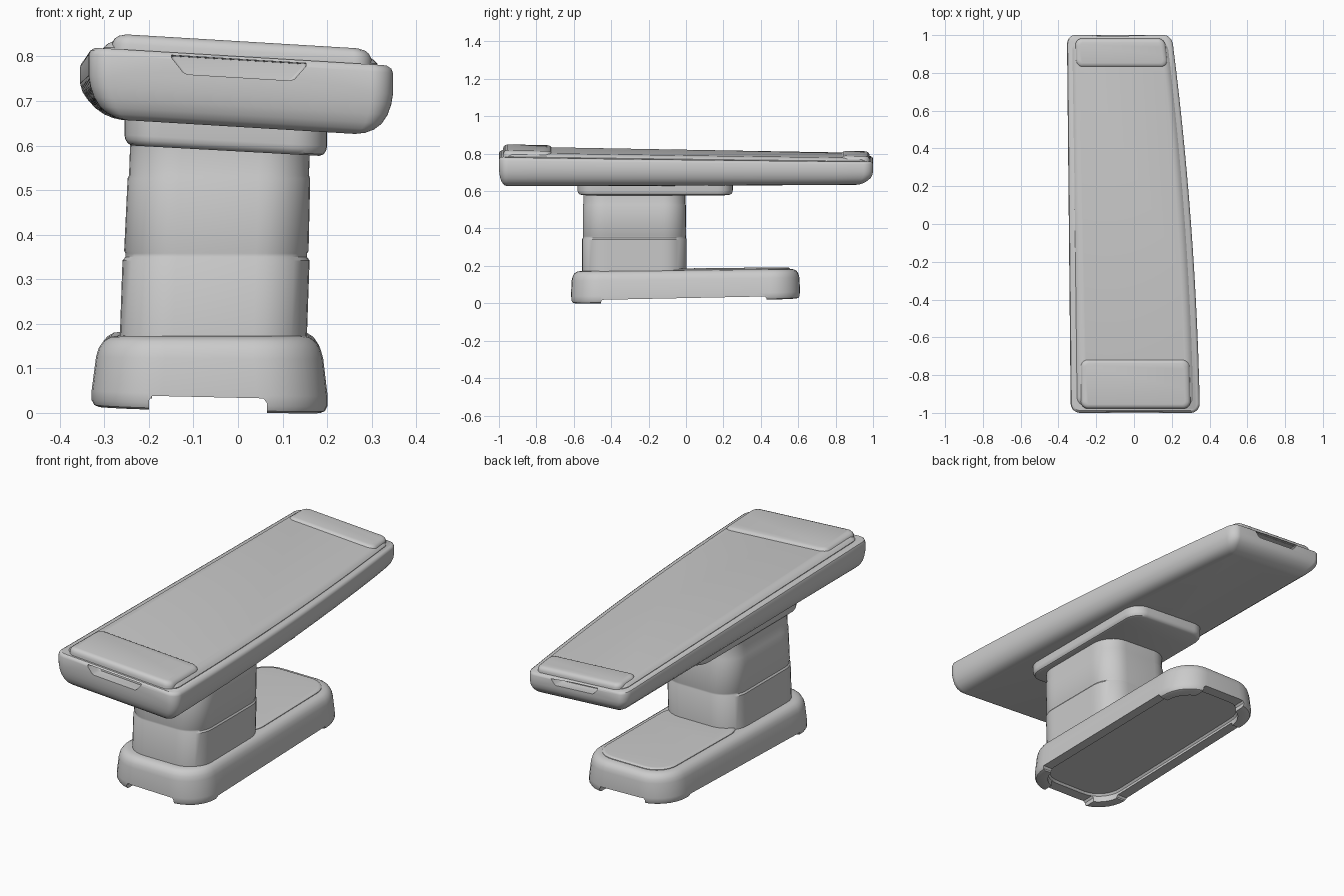
import bpy, bmesh, math

if "Cube" in bpy.data.objects:
    bpy.data.objects.remove(bpy.data.objects["Cube"])


def outline(x0, x1, y0, y1, r, k=8, m=14):
    """Rounded rectangle, with extra points along the two long (y) sides."""
    pts = []
    corners = [(x1 - r, y1 - r), (x0 + r, y1 - r), (x0 + r, y0 + r), (x1 - r, y0 + r)]
    for i, (cx, cy) in enumerate(corners):
        for j in range(k + 1):
            a = math.pi / 2 * (i + j / k)
            pts.append((cx + r * math.cos(a), cy + r * math.sin(a)))
        if i % 2:  # left side runs down, right side runs up
            xs = x0 if i == 1 else x1
            a, b = (y1 - r, y0 + r) if i == 1 else (y0 + r, y1 - r)
            pts += [(xs, a + (b - a) * j / m) for j in range(1, m)]
    return pts


def solid(name, bounds, r, profile, warp):
    """Stack rounded rectangles; profile rows are (x inset, y inset, height)."""
    x0, x1, y0, y1 = bounds
    bm = bmesh.new()
    rings = []
    for ix, iy, z in profile:
        rr = max(r - min(ix, iy), 0.006)
        ring = outline(x0 + ix, x1 - ix, y0 + iy, y1 - iy, rr)
        rings.append([bm.verts.new(warp(x, y, z)) for x, y in ring])
    n = len(rings[0])
    for a, b in zip(rings, rings[1:]):
        for i in range(n):
            j = (i + 1) % n
            bm.faces.new((a[i], a[j], b[j], b[i]))
    bm.faces.new(rings[0][::-1])
    bm.faces.new(rings[-1])
    bmesh.ops.recalc_face_normals(bm, faces=bm.faces)
    me = bpy.data.meshes.new(name)
    bm.to_mesh(me)
    bm.free()
    ob = bpy.data.objects.new(name, me)
    bpy.context.collection.objects.link(ob)
    return ob


def carve(ob, cutter):
    """Subtract the cutter from the object and discard it."""
    mod = ob.modifiers.new("cut", 'BOOLEAN')
    mod.operation = 'DIFFERENCE'
    mod.solver = 'EXACT'
    mod.object = cutter
    bpy.context.view_layer.objects.active = ob
    bpy.ops.object.modifier_apply(modifier=mod.name)
    bpy.data.objects.remove(cutter)


def smooth(ob):
    bpy.ops.object.select_all(action='DESELECT')
    ob.select_set(True)
    bpy.context.view_layer.objects.active = ob
    bpy.ops.object.shade_smooth_by_angle(angle=math.radians(35))


def table_warp(u, y, t):
    # tapered plan with a bowed right edge, rolled and thinning to the back
    left = -0.345 - 0.01 * y
    right = 0.302 - 0.0745 * y - 0.0275 * y * y
    x = left + (u + 0.34) / 0.68 * (right - left)
    low = max(0.0, 0.5 - t) / 0.5
    if u < 0:
        x += 0.012 * (y + 1) * low
    if y > 0.9:  # rounder underside at the back end
        y -= 0.04 * low ** 2
    return (x, y, 0.642 + t * (0.142 - 0.0165 * y) - 0.06 * x)


def base_warp(x, y, z):
    f = min(z / 0.18, 1.0)
    return (x * (1 - 0.03 * (y + 0.6)), y,
            z - 0.03 * (1 - f) * x + (0.023 - 0.013 * f) * y)


def column_warp(x, y, z):
    return (x + 0.035 * (z - 0.18), y, z)


def collar_warp(x, y, z):
    return (x, y, z - 0.055 * x)


parts = []

# Table tray with rounded lower sides
tray = solid("table_tray", (-0.34, 0.34, -1.0, 1.0), 0.05, [
    (0.085, 0.045, 0.0), (0.062, 0.032, 0.025), (0.042, 0.022, 0.08),
    (0.025, 0.013, 0.17), (0.012, 0.006, 0.30), (0.004, 0.002, 0.45),
    (0, 0, 0.6), (0, 0, 0.9), (0.004, 0.004, 0.96), (0.014, 0.012, 1.0)], table_warp)
parts.append(tray)

# Grip slots in both ends of the tray
for name, x0, x1, yc in (("front", -0.155, 0.145, -1.0), ("back", -0.15, 0.17, 1.0)):
    carve(tray, solid(name + "_slot_cutter", (x0, x1, yc - 0.06, yc + 0.06), 0.008, [
        (0.035, 0, 0.70), (0.025, 0, 0.73), (0.0, 0, 0.92), (0.0, 0, 0.96)], table_warp))

# Mattress and raised end pads
parts.append(solid("mattress", (-0.306, 0.306, -0.965, 0.97), 0.05, [
    (0, 0, 0.95), (0, 0, 1.02), (0.010, 0.008, 1.08),
    (0.024, 0.016, 1.125), (0.04, 0.03, 1.145)], table_warp))
for name, y0, y1 in (("front_pad", -0.978, -0.715), ("back_pad", 0.83, 0.982)):
    parts.append(solid(name, (-0.287, 0.292, y0, y1), 0.04, [
        (0, 0, 0.95), (0, 0, 1.08), (0.005, 0.004, 1.15),
        (0.014, 0.010, 1.195), (0.03, 0.022, 1.22)], table_warp))

# Mounting collar under the table
parts.append(solid("table_collar", (-0.255, 0.20, -0.58, 0.25), 0.08, [
    (0.018, 0.018, 0.587), (0.008, 0.008, 0.591), (0.002, 0.002, 0.60),
    (0, 0, 0.61), (0, 0, 0.665)], collar_warp))

# Telescoping column with two seams
parts.append(solid("column", (-0.265, 0.155, -0.555, 0.003), 0.12, [
    (0, 0, 0.15), (0, 0, 0.342), (0.006, 0.004, 0.350), (0.006, 0.004, 0.358),
    (0.003, 0.003, 0.364), (0.005, 0.004, 0.526), (0.008, 0.007, 0.533),
    (0.008, 0.007, 0.61)], column_warp))

# Base
base = solid("base", (-0.33, 0.202, -0.615, 0.61), 0.16, [
    (0.016, 0.016, 0.015), (0.006, 0.006, 0.019), (0, 0, 0.030),
    (0, 0, 0.052), (0.010, 0.004, 0.130),
    (0.016, 0.009, 0.150), (0.027, 0.018, 0.166), (0.042, 0.033, 0.175),
    (0.06, 0.05, 0.178)], base_warp)
parts.append(base)

# Hollow underside and arches that leave four corner feet
for bounds, r, top in (((-0.20, 0.065, -0.8, 0.8), 0.01, 0.046),
                       ((-0.5, 0.5, -0.455, 0.43), 0.01, 0.033),
                       ((-0.275, 0.15, -0.56, 0.555), 0.13, 0.056)):
    carve(base, solid("underside_cutter", bounds, r,
                      [(0, 0, -0.05), (0, 0, top - 0.01), (0.008, 0.008, top)], base_warp))

# Raised panel on the base behind the column
parts.append(solid("base_top_panel", (-0.265, 0.14, -0.10, 0.555), 0.11, [
    (0, 0, 0.170), (0, 0, 0.181), (0.006, 0.006, 0.186), (0.016, 0.016, 0.187)], base_warp))

for ob in parts:
    smooth(ob)
